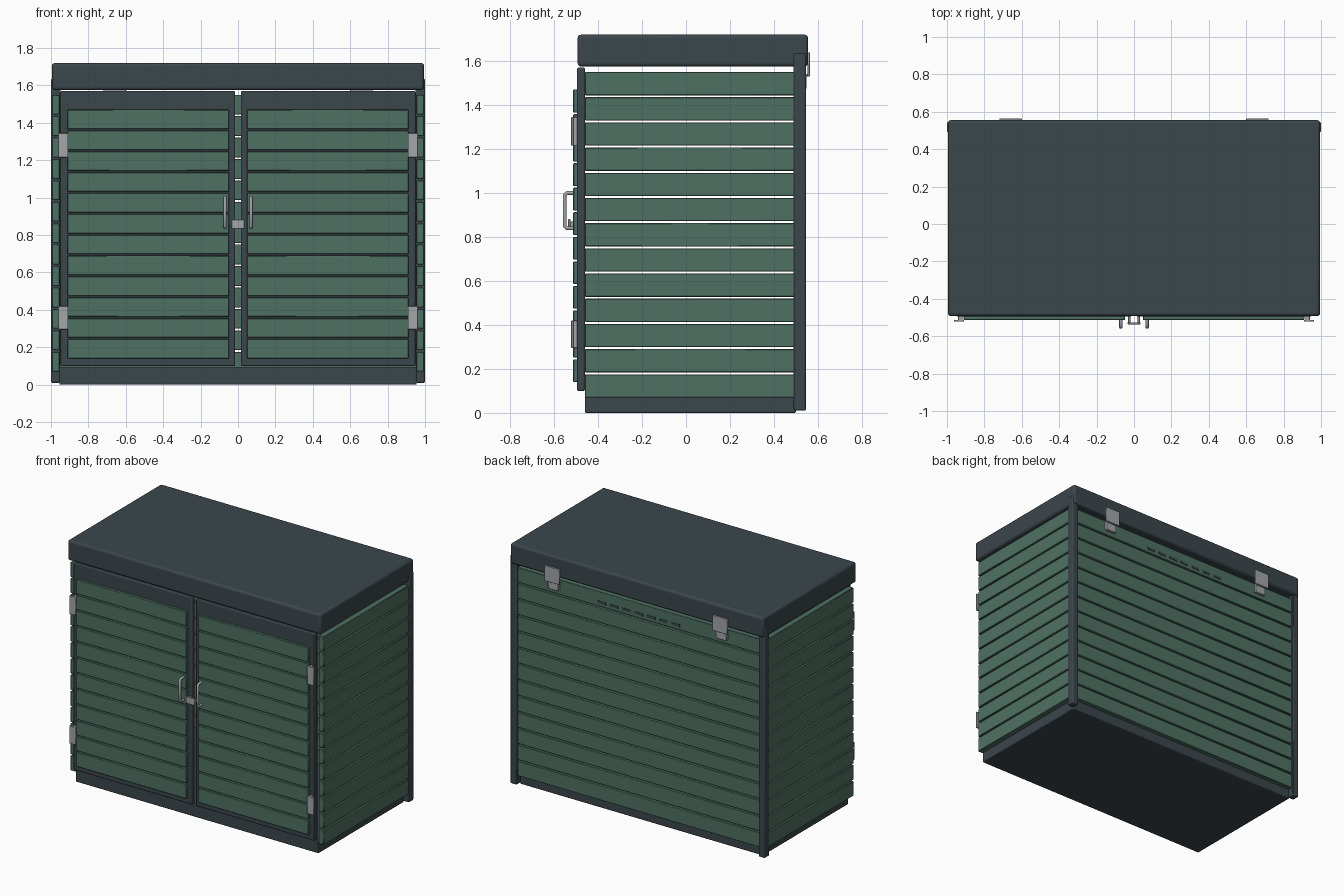
import bpy, bmesh, math
from mathutils import Vector

if "Cube" in bpy.data.objects:
    bpy.data.objects.remove(bpy.data.objects["Cube"])


def material(name, rgb):
    m = bpy.data.materials.new(name)
    m.diffuse_color = (*rgb, 1)
    m.use_nodes = True
    m.node_tree.nodes["Principled BSDF"].inputs["Base Color"].default_value = m.diffuse_color
    return m


GREEN = material("green_cladding", (0.078, 0.165, 0.124))
DARK = material("dark_slate", (0.044, 0.061, 0.071))
METAL = material("grey_metal", (0.37, 0.38, 0.40))


def boxes(name, spans, mat, bevel=0.004, segments=2):
    """One object from (x0, x1, y0, y1, z0, z1) boxes with softened edges."""
    bm = bmesh.new()
    for x0, x1, y0, y1, z0, z1 in spans:
        for v in bmesh.ops.create_cube(bm, size=1)["verts"]:
            v.co = Vector((x0 + (v.co.x + .5) * (x1 - x0),
                           y0 + (v.co.y + .5) * (y1 - y0),
                           z0 + (v.co.z + .5) * (z1 - z0)))
    mesh = bpy.data.meshes.new(name)
    bm.to_mesh(mesh)
    bm.free()
    ob = bpy.data.objects.new(name, mesh)
    bpy.context.collection.objects.link(ob)
    mesh.materials.append(mat)
    if bevel:
        mod = ob.modifiers.new("soft_edges", "BEVEL")
        mod.width, mod.segments = bevel, segments
        bpy.context.view_layer.objects.active = ob
        ob.select_set(True)
        bpy.ops.object.shade_smooth_by_angle(angle=math.radians(40))
        ob.select_set(False)
    return ob


def slats(name, x0, x1, y0, y1, z0, z1, count, gap):
    """Stack of horizontal boards separated by narrow gaps."""
    pitch = (z1 - z0 + gap) / count
    boxes(name, [(x0, x1, y0, y1, z0 + i * pitch, z0 + (i + 1) * pitch - gap)
                 for i in range(count)], GREEN, 0.003, 1)


def mirrored(side, x0, x1, *rest):
    return (*sorted((side * x0, side * x1)), *rest)


# Base and lid
boxes("base", [(-0.955, 0.955, -0.46, 0.50, 0, 0.095)], DARK, 0.006)
boxes("lid", [(-0.995, 0.995, -0.493, 0.555, 1.575, 1.72)], DARK, 0.016, 3)

# Back wall with a row of vent slots in the top board
slats("back_wall", -0.955, 0.955, 0.495, 0.53, 0.07, 1.55, 13, 0.009)
boxes("back_vents", [(x - 0.033, x + 0.033, 0.527, 0.533, 1.467, 1.485)
                     for x in [(i - 3) * 0.097 for i in range(7)]], DARK, 0)

for side, tag in ((-1, "left"), (1, "right")):
    # Side wall and rear corner post
    x0, x1 = sorted((side * 0.955, side * 0.995))
    slats(tag + "_side_wall", x0, x1, -0.46, 0.495, 0.07, 1.55, 13, 0.009)
    boxes(tag + "_rear_post", [mirrored(side, 0.95, 1.0, 0.49, 0.545, 0.01, 1.635)], DARK, 0.007)

    # Door: dark backing frame with boards fixed to its front
    boxes(tag + "_door_frame", [mirrored(side, 0.015, 0.948, -0.495, -0.46, 0.1, 1.57)], DARK, 0.006)
    x0, x1 = sorted((side * 0.047, side * 0.912))
    slats(tag + "_door_boards", x0, x1, -0.513, -0.49, 0.14, 1.47, 12, 0.008)

    # Door hinges: front plate on a short mounting block
    spans = []
    for z0, z1 in ((0.295, 0.42), (1.215, 1.345)):
        spans += [mirrored(side, 0.908, 0.962, -0.522, -0.512, z0, z1),
                  mirrored(side, 0.916, 0.94, -0.514, -0.49, z0, z1)]
    boxes(tag + "_door_hinges", spans, METAL, 0.002, 1)

    # Lid hinge: upper leaf on the lid, lower leaf on the wall
    boxes(tag + "_lid_hinge", [mirrored(side, 0.6, 0.72, 0.553, 0.563, 1.53, 1.64),
                               mirrored(side, 0.62, 0.70, 0.528, 0.556, 1.53, 1.542),
                               mirrored(side, 0.62, 0.70, 0.528, 0.549, 1.475, 1.535)],
          METAL, 0.002, 1)

    # Bent bar handle
    curve = bpy.data.curves.new(tag + "_handle", "CURVE")
    curve.dimensions = "3D"
    curve.bevel_depth, curve.bevel_resolution = 0.009, 3
    curve.use_fill_caps = True
    path = [(-0.51, 1.0), (-0.542, 1.0), (-0.552, 0.99),
            (-0.552, 0.85), (-0.542, 0.84), (-0.51, 0.84)]
    spline = curve.splines.new("POLY")
    spline.points.add(len(path) - 1)
    for p, (y, z) in zip(spline.points, path):
        p.co = (side * 0.07, y, z, 1)
    curve.materials.append(METAL)
    bpy.context.collection.objects.link(bpy.data.objects.new(tag + "_handle", curve))

# Latch bridging the two doors
boxes("latch", [(-0.035, 0.035, -0.536, -0.526, 0.833, 0.882),
                (-0.032, -0.02, -0.528, -0.49, 0.845, 0.87),
                (0.02, 0.032, -0.528, -0.49, 0.845, 0.87)], METAL, 0.002, 1)
